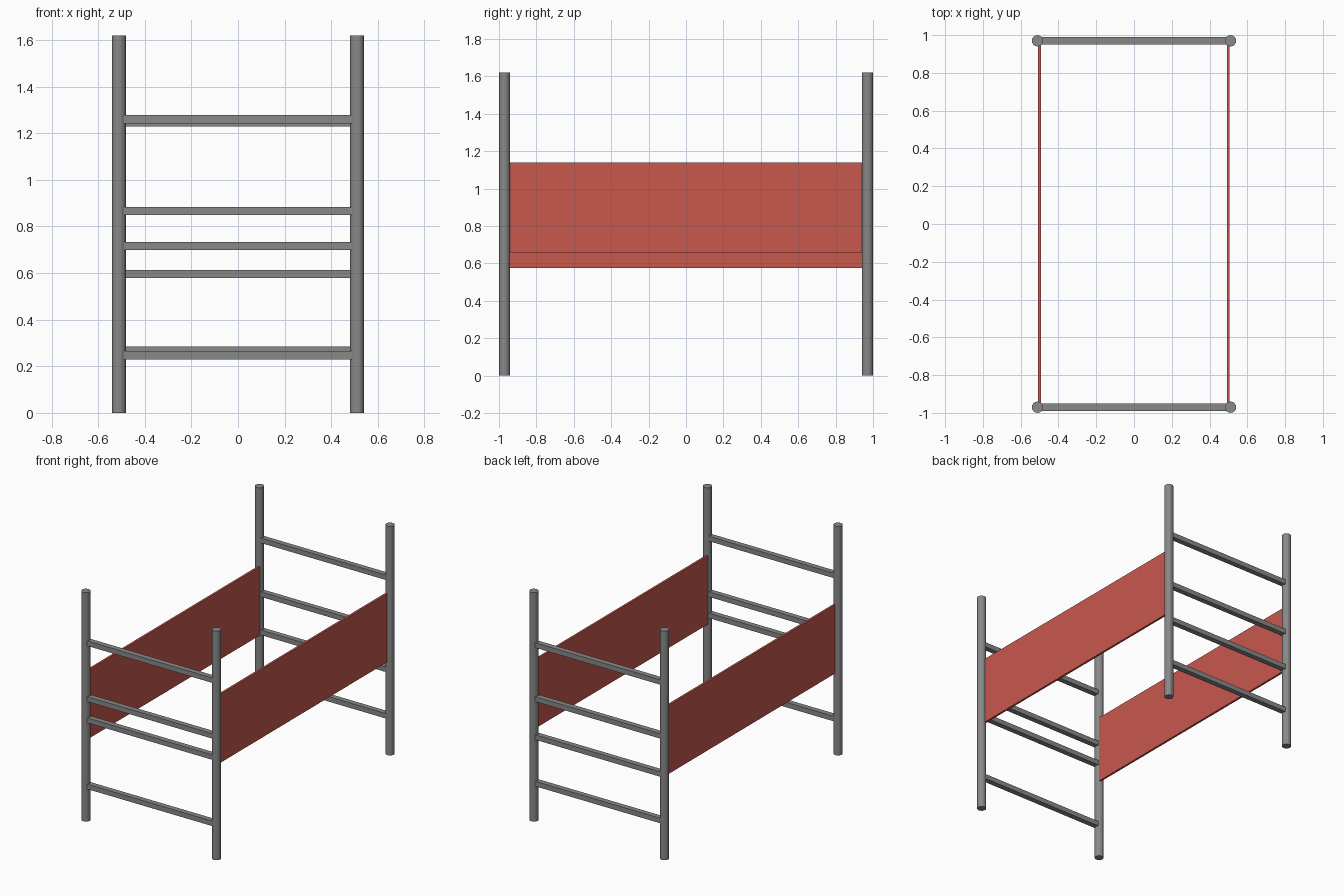
import bpy
import math

if "Cube" in bpy.data.objects:
    bpy.data.objects.remove(bpy.data.objects["Cube"])


def material(name, color):
    m = bpy.data.materials.new(name)
    m.diffuse_color = (*color, 1)
    m.use_nodes = True
    m.node_tree.nodes["Principled BSDF"].inputs["Base Color"].default_value = m.diffuse_color
    return m


grey = material("grey metal", (0.25, 0.25, 0.25))
red = material("red panel", (0.58, 0.098, 0.076))


def box(name, center, size, mat):
    bpy.ops.mesh.primitive_cube_add(size=1, location=center)
    ob = bpy.context.object
    ob.name = name
    ob.scale = size
    bpy.ops.object.transform_apply(location=False, rotation=False, scale=True)
    ob.data.materials.append(mat)


POST_X, POST_Y, HEIGHT = 0.511, 0.97, 1.62

# Four round corner posts
for sx, side in ((-1, "left"), (1, "right")):
    for sy, end in ((-1, "front"), (1, "back")):
        bpy.ops.mesh.primitive_cylinder_add(
            vertices=16, radius=0.03, depth=HEIGHT,
            location=(sx * POST_X, sy * POST_Y, HEIGHT / 2))
        post = bpy.context.object
        post.name = f"{end}_{side}_post"
        post.data.materials.append(grey)

# Cross rungs between the posts at each end
rungs = {"front": (-1, (0.247, 0.716, 0.866, 1.26)),
         "back": (1, (0.267, 0.596, 0.866, 1.247))}
for end, (sy, heights) in rungs.items():
    for i, z in enumerate(heights):
        box(f"{end}_rung_{i + 1}", (0, sy * POST_Y, z),
            (2 * POST_X - 0.03, 0.038, 0.035), grey)

# Long side panels, the right one mounted higher
for side, x, z0, z1 in (("left", -0.5, 0.576, 1.062), ("right", 0.499, 0.655, 1.14)):
    box(f"{side}_panel", (x, 0, (z0 + z1) / 2), (0.015, 2 * POST_Y - 0.04, z1 - z0), red)
